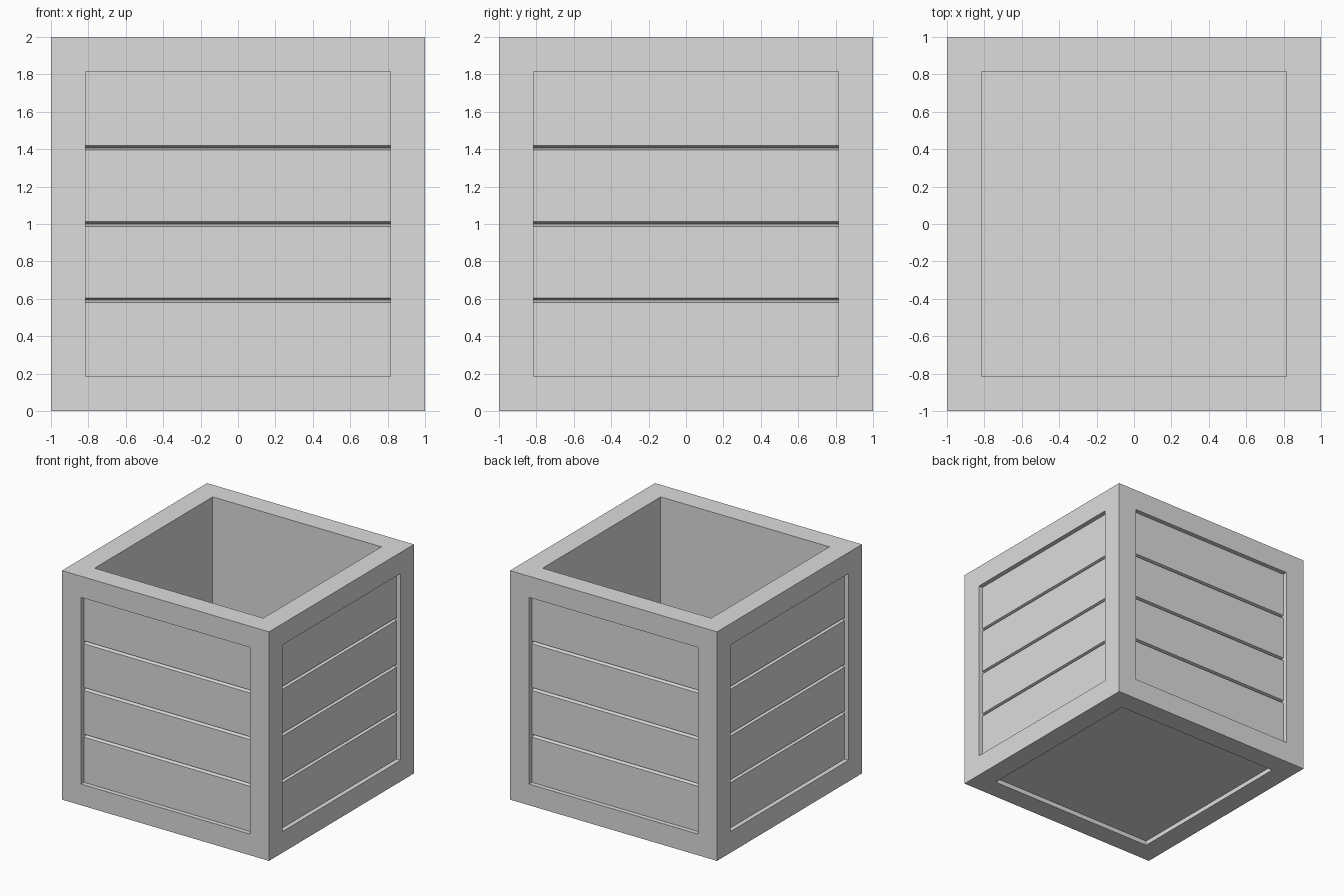
import bpy, bmesh
from mathutils import Vector

old = bpy.data.objects.get("Cube")
if old:
    bpy.data.objects.remove(old, do_unlink=True)

BORDER = 0.185         # width of the frame bars
RECESS = 0.04          # depth of the panels behind the frame
GROOVE_HALF = 0.0125   # half height of the plank grooves
GROOVE_DEPTH = 0.04
PLANKS = 4

grey = bpy.data.materials.new("light grey")
grey.use_nodes = True
colour = (0.72, 0.72, 0.72, 1)
grey.diffuse_color = colour
grey.node_tree.nodes["Principled BSDF"].inputs["Base Color"].default_value = colour

bm = bmesh.new()
bmesh.ops.create_cube(bm, size=2)
bmesh.ops.translate(bm, verts=bm.verts, vec=(0, 0, 1))

# Frame: inset every side, then extrude the panels inward and hollow out the top
panels = list(bm.faces)
bmesh.ops.inset_individual(bm, faces=panels, thickness=BORDER, use_even_offset=True)
bm.normal_update()
for panel in panels:
    normal = Vector(panel.normal)
    depth = 2 - BORDER if normal.z > 0.5 else RECESS
    sunk = bmesh.ops.extrude_discrete_faces(bm, faces=[panel])["faces"][0]
    bmesh.ops.translate(bm, verts=sunk.verts, vec=-depth * normal)


def side_panel_faces():
    """Faces lying on the four recessed side panels."""
    bm.normal_update()
    return [f for f in bm.faces if abs(f.normal.z) < 0.1
            and abs((f.calc_center_median() - Vector((0, 0, 1))).dot(f.normal)
                    - (1 - RECESS)) < 0.001]


# Planks: cut three lines per seam and push the middle one in as a V groove
pitch = (2 - 2 * BORDER) / PLANKS
seams = [BORDER + pitch * i for i in range(1, PLANKS)]
for z in seams:
    for offset in (-GROOVE_HALF, 0, GROOVE_HALF):
        faces = side_panel_faces()
        edges = {e for f in faces for e in f.edges}
        verts = {v for f in faces for v in f.verts}
        bmesh.ops.bisect_plane(bm, geom=faces + list(edges) + list(verts), dist=1e-5,
                               plane_co=(0, 0, z + offset), plane_no=(0, 0, 1))

moves = {}
for face in side_panel_faces():
    for v in face.verts:
        if any(abs(v.co.z - z) < 0.001 for z in seams):
            moves[v] = Vector(face.normal)
for v, normal in moves.items():
    v.co -= GROOVE_DEPTH * normal

bmesh.ops.recalc_face_normals(bm, faces=bm.faces)
mesh = bpy.data.meshes.new("open_crate")
bm.to_mesh(mesh)
bm.free()
mesh.materials.append(grey)
bpy.context.collection.objects.link(bpy.data.objects.new("open_crate", mesh))
